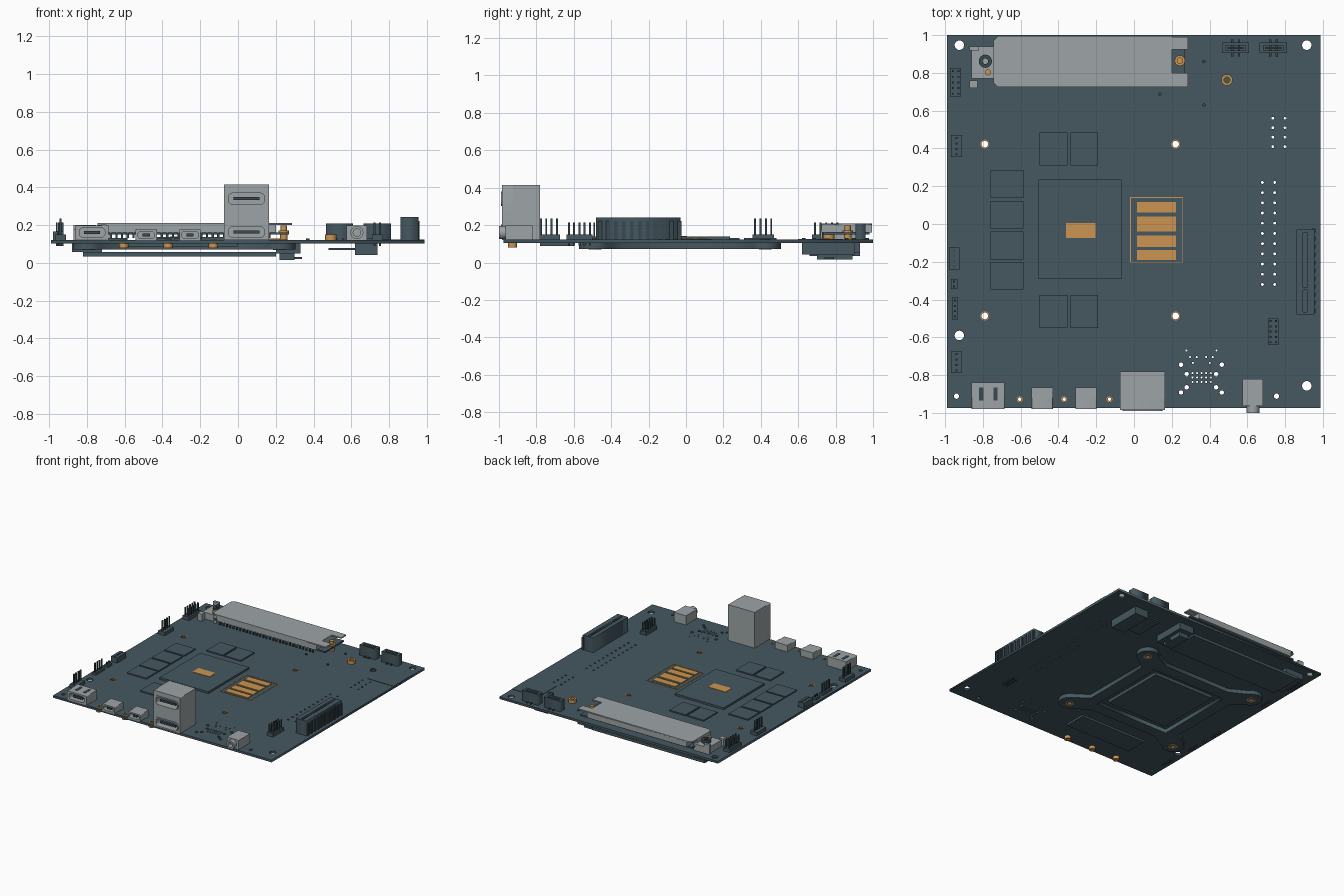
import bpy, bmesh, math
from mathutils import Matrix, Vector

cube = bpy.data.objects.get("Cube")
if cube:
    bpy.data.objects.remove(cube, do_unlink=True)


def material(name, color):
    m = bpy.data.materials.new(name)
    m.use_nodes = True
    m.diffuse_color = (*color, 1)
    m.node_tree.nodes["Principled BSDF"].inputs["Base Color"].default_value = (*color, 1)
    return m


SLATE = material("slate", (0.06, 0.098, 0.118))
DARK = material("dark_slate", (0.04, 0.065, 0.078))
SILVER = material("silver", (0.34, 0.375, 0.385))
GOLD = material("gold", (0.6, 0.3, 0.08))
TOP, UNDER = 0.122, 0.104      # faces of the circuit board


def finish(name, bm, mat):
    bmesh.ops.recalc_face_normals(bm, faces=bm.faces)
    mesh = bpy.data.meshes.new(name)
    bm.to_mesh(mesh)
    bm.free()
    mesh.materials.append(mat)
    ob = bpy.data.objects.new(name, mesh)
    bpy.context.collection.objects.link(ob)
    return ob


def boxes(name, mat, items):
    """Boxes given as (x0, x1, y0, y1, z0, z1), joined into one object."""
    bm = bmesh.new()
    for x0, x1, y0, y1, z0, z1 in items:
        mid = Vector((x0 + x1, y0 + y1, z0 + z1)) / 2
        size = Matrix.Diagonal((x1 - x0, y1 - y0, z1 - z0, 1))
        bmesh.ops.create_cube(bm, size=1, matrix=Matrix.Translation(mid) @ size)
    return finish(name, bm, mat)


def circle(x, y, r, n=16):
    return [(x + r * math.cos(i * math.tau / n), y + r * math.sin(i * math.tau / n)) for i in range(n)]


def rect(x0, x1, y0, y1):
    return [(x0, y0), (x1, y0), (x1, y1), (x0, y1)]


def rounded(x0, x1, y0, y1, r):
    pts = []
    for k, (cx, cy) in enumerate(rect(x0 + r, x1 - r, y0 + r, y1 - r)):
        for i in range(5):
            a = math.pi * (1 + k / 2 + i / 8)
            pts.append((cx + r * math.cos(a), cy + r * math.sin(a)))
    return pts


def plate(name, mat, loops, low, high, upright=False):
    """Flat sheet from closed loops; inner loops are holes. Upright sheets span y."""
    cu = bpy.data.curves.new(name, 'CURVE')
    cu.dimensions, cu.fill_mode = '2D', 'BOTH'
    cu.extrude = (high - low) / 2
    for loop in loops:
        sp = cu.splines.new('POLY')
        sp.points.add(len(loop) - 1)
        for p, (x, y) in zip(sp.points, loop):
            p.co = (x, y, 0, 1)
        sp.use_cyclic_u = True
    helper = bpy.data.objects.new(name + "_outline", cu)
    bpy.context.collection.objects.link(helper)
    bpy.context.view_layer.update()
    mesh = bpy.data.meshes.new_from_object(helper.evaluated_get(bpy.context.evaluated_depsgraph_get()))
    bpy.data.objects.remove(helper, do_unlink=True)
    bm = bmesh.new()
    bm.from_mesh(mesh)
    bpy.data.meshes.remove(mesh)
    bmesh.ops.remove_doubles(bm, verts=bm.verts, dist=1e-5)
    mid = (low + high) / 2
    if upright:
        bm.transform(Matrix.Translation((0, mid, 0)) @ Matrix.Rotation(math.pi / 2, 4, 'X'))
    else:
        bm.transform(Matrix.Translation((0, 0, mid)))
    return finish(name, bm, mat)


# Circuit board with all its drilled holes
mounts = [(x, y) for x in (-0.79, 0.22) for y in (0.423, -0.487)]
front_holes = [(x, -0.928) for x in (-0.605, -0.37, -0.13)]
holes = [circle(x, y, 0.018) for x, y in mounts]
holes += [circle(x, y, 0.009, 10) for x, y in front_holes]
holes += [circle(x, y, 0.025, 24) for x, y in ((-0.925, 0.947), (0.915, 0.947), (-0.925, -0.59), (0.915, -0.857))]
holes += [circle(x, -0.912, 0.014) for x in (-0.94, 0.755)]
holes += [circle(x, 0.22 - i * 0.054, 0.008, 8) for x in (0.68, 0.745) for i in range(11)]
holes += [circle(x, 0.56 - i * 0.05, 0.008, 8) for x in (0.735, 0.8) for i in range(4)]
for side in (-1, 1):
    holes += [circle(0.357 + side * dx, y, 0.012, 10)
              for dx, y in ((0.108, -0.745), (0.078, -0.795), (0.078, -0.865), (0.108, -0.892))]
    holes += [circle(0.357 + side * dx, y, 0.006, 6) for dx, y in ((0.08, -0.67), (0.06, -0.705), (0.025, -0.705), (0.045, -0.735))]
holes += [circle(0.31 + i * 0.024, y, 0.006, 6) for i in range(5) for y in (-0.79, -0.812, -0.836)]
plate("circuit_board", SLATE, [rect(-0.99, 0.987, -0.975, 1.0)] + holes, UNDER, TOP)
for i, (x, y) in enumerate(mounts):
    plate(f"mount_ring_top_{i}", GOLD, [circle(x, y, 0.024), circle(x, y, 0.018)], TOP, TOP + 0.003)
for i, (x, y) in enumerate(front_holes):
    plate(f"front_ring_{i}", GOLD, [circle(x, y, 0.016), circle(x, y, 0.009, 10)], TOP, TOP + 0.003)
    plate(f"front_standoff_{i}", GOLD, [circle(x, y, 0.025), circle(x, y, 0.009, 10)], 0.08, UNDER)

# Processor, memory chips and gold pads
boxes("processor", SLATE, [(-0.505, -0.065, -0.29, 0.235, TOP, 0.138)])
boxes("processor_label", GOLD, [(-0.36, -0.205, -0.075, 0.005, 0.138, 0.141)])
chips = [(x, x + 0.147, y, y + 0.175, TOP, 0.132) for x in (-0.5, -0.337) for y in (0.31, -0.55)]
chips += [(-0.76, -0.585, y, y + 0.147, TOP, 0.132) for y in (0.138, -0.025, -0.187, -0.347)]
boxes("memory_chips", SLATE, chips)
boxes("gold_pads", GOLD, [(0.015, 0.222, y0, y1, TOP, 0.128)
                          for y0, y1 in ((0.062, 0.117), (-0.04, 0.04), (-0.122, -0.06), (-0.19, -0.138))])
plate("gold_pad_border", GOLD, [rect(-0.02, 0.26, -0.205, 0.143), rect(-0.016, 0.256, -0.201, 0.139)], TOP, TOP + 0.003)
boxes("back_corner_pad", SLATE, [(0.745, 0.987, 0.6, 0.84, TOP, 0.125)])

# Storage card under its silver cover, with standoff and latch
boxes("storage_card", SLATE, [(-0.74, 0.27, 0.74, 0.98, 0.15, 0.162)])
boxes("storage_cover", SILVER, [(-0.7, 0.2, 0.725, 0.995, 0.16, 0.204)])
plate("storage_lid", SILVER, [[(-0.745, 0.75), (-0.72, 0.725), (0.285, 0.725), (0.285, 0.8), (0.2, 0.8),
                               (0.2, 0.925), (0.285, 0.925), (0.285, 0.99), (-0.72, 0.995), (-0.745, 0.97)]], 0.2, 0.21)
boxes("storage_cover_teeth", DARK, [(-0.68 + i * 0.03, -0.668 + i * 0.03, 0.728, 0.738, 0.132, 0.16) for i in range(29)])
for i, (r, z0, z1) in enumerate(((0.02, TOP, 0.15), (0.028, 0.162, 0.172), (0.017, 0.172, 0.198))):
    plate(f"storage_standoff_{i}", GOLD, [circle(0.243, 0.865, r)], z0, z1)
boxes("storage_latch", SILVER, [(-0.86, -0.725, 0.77, 0.94, TOP, 0.175), (-0.87, -0.82, 0.92, 0.94, TOP, 0.2),
                                (-0.87, -0.83, 0.72, 0.76, TOP, 0.18), (-0.745, -0.72, 0.75, 0.92, TOP, 0.2)])
plate("latch_socket", DARK, [circle(-0.787, 0.862, 0.035), circle(-0.787, 0.862, 0.015)], 0.175, 0.2)
plate("latch_screw", GOLD, [circle(-0.773, 0.803, 0.016)], 0.175, 0.19)
plate("back_standoff", GOLD, [circle(0.492, 0.763, 0.03, 24), circle(0.492, 0.763, 0.016)], TOP, 0.15)
plate("back_post", SLATE, [circle(0.7, 0.745, 0.024, 24), circle(0.7, 0.745, 0.019, 24)], TOP, 0.128)
for i, (x, y) in enumerate(((0.37, 0.86), (0.37, 0.63), (0.137, 0.687))):
    plate(f"small_post_{i}", DARK, [circle(x, y, 0.009)], TOP, 0.13)

# Paired sockets at the back
for i, x in enumerate((0.465, 0.665)):
    plate(f"back_socket_{i}", SLATE, [rect(x, x + 0.145, 0.905, 0.96), rect(x + 0.02, x + 0.125, 0.92, 0.945)], TOP, 0.208)
    boxes(f"back_socket_core_{i}", DARK, [(x + 0.03, x + 0.115, 0.927, 0.938, TOP, 0.2)]
          + [(x + dx, x + dx + 0.012, 0.888, 0.978, TOP, 0.13) for dx in (0.05, 0.085)])

# Long slot at the left edge
plate("expansion_slot", SLATE, [rect(0.86, 0.955, -0.48, -0.03), rect(0.895, 0.915, -0.465, -0.35),
                                rect(0.895, 0.915, -0.335, -0.045)], TOP, 0.242)
boxes("slot_ribs", DARK, [(0.945, 0.962, y, y + 0.02, TOP, 0.222)
                          for y in [-0.47 + i * 0.0425 for i in range(11)]])


# Pin headers: a low base and a grid of thin pins
def header(name, x0, x1, y0, y1, cols, rows, height, base=0.15):
    boxes(name + "_base", SLATE, [(x0, x1, y0, y1, TOP, base)])
    pins = []
    for c in range(cols):
        for r in range(rows):
            x = x0 + (c + 0.5) * (x1 - x0) / cols
            y = y0 + (r + 0.5) * (y1 - y0) / rows
            pins.append((x - 0.005, x + 0.005, y - 0.005, y + 0.005, 0.09, height))
    boxes(name + "_pins", DARK, pins)


header("back_right_header", -0.975, -0.915, 0.675, 0.825, 2, 5, 0.215)
header("upper_fan_header", -0.97, -0.91, 0.355, 0.47, 1, 4, 0.235)
header("middle_header", -0.98, -0.925, -0.24, -0.125, 1, 4, 0.17, 0.165)
header("jumper", -0.97, -0.935, -0.345, -0.29, 1, 2, 0.16, 0.14)
header("small_header", -0.965, -0.932, -0.505, -0.39, 1, 4, 0.215, 0.14)
header("lower_fan_header", -0.97, -0.91, -0.79, -0.675, 1, 4, 0.235)
header("left_header", 0.71, 0.765, -0.64, -0.5, 2, 5, 0.215)


# Metal ports along the front edge
def port(name, x0, x1, back, z1, openings, front=-0.98):
    deep = front + 0.06
    boxes(name + "_shell", SILVER, [(x0, x1, deep, back, TOP - 0.002, z1)])
    loops = [rounded(*o, (o[3] - o[2]) * 0.35) for o in openings]
    plate(name + "_mouth", SILVER, [rounded(x0, x1, TOP - 0.002, z1, 0.006)] + loops, front, deep, True)
    boxes(name + "_tongues", DARK, [(a + 0.025, b - 0.025, front + 0.012, deep, (c + d) / 2 - 0.008, (c + d) / 2 + 0.008)
                                    for a, b, c, d in openings])


port("wide_port", -0.86, -0.685, -0.84, 0.198, [(-0.84, -0.705, 0.137, 0.185)])
boxes("wide_port_springs", DARK, [(x, x + 0.022, -0.935, -0.865, 0.198, 0.2) for x in (-0.82, -0.745)])
for side, x in (("right", -0.542), ("left", -0.31)):
    port(f"small_port_{side}", x, x + 0.112, -0.865, 0.176, [(x + 0.012, x + 0.1, 0.132, 0.165)])
port("tall_port", -0.075, 0.165, -0.78, 0.415,
     [(-0.05, 0.14, 0.135, 0.19), (-0.05, 0.14, 0.31, 0.37)], front=-0.985)
for i, z in enumerate((0.127, 0.302)):
    plate(f"tall_port_rim_{i}", SILVER, [rounded(-0.06, 0.15, z, z + 0.077, 0.025),
                                         rounded(-0.05, 0.14, z + 0.008, z + 0.067, 0.02)], -0.99, -0.984, True)
boxes("audio_jack", SILVER, [(0.575, 0.682, -0.965, -0.82, TOP, 0.198)])
plate("audio_jack_barrel", SILVER, [circle(0.63, 0.16, 0.034, 24), circle(0.63, 0.16, 0.02, 24)], -1.0, -0.965, True)

# Support frame under the board, with round feet at the mounting holes
body = []
for k, (x, y) in enumerate(((0.22, 0.423), (-0.79, 0.423), (-0.79, -0.487), (0.22, -0.487))):
    turn = k * math.pi / 2
    body += [(x + 0.085 * math.cos(turn + a), y + 0.085 * math.sin(turn + a))
             for a in [math.radians(-55 + i * 20) for i in range(11)]]
    cx, cy = -0.285, -0.032
    for p, q in ((0.3, 0.43), (-0.3, 0.43)):
        body.append((cx + p * math.cos(turn) - q * math.sin(turn), cy + p * math.sin(turn) + q * math.cos(turn)))
plate("support_frame", SLATE, [body, rect(-0.62, 0.05, -0.37, 0.3)]
      + [circle(x, y, 0.018) for x, y in mounts], 0.072, UNDER)
boxes("support_center", SLATE, [(-0.56, -0.01, -0.31, 0.24, 0.08, UNDER)])
for i, (x, y) in enumerate(mounts):
    plate(f"support_bushing_{i}", GOLD, [circle(x, y, 0.034), circle(x, y, 0.018)], 0.069, 0.075)

# Second storage card and its socket under the board
boxes("lower_storage_card", SLATE, [(-0.82, 0.2, 0.66, 0.93, 0.035, 0.057), (-0.88, -0.72, 0.68, 0.92, 0.057, UNDER)])
boxes("lower_storage_socket", SLATE, [(0.2, 0.33, 0.66, 0.93, 0.05, UNDER), (0.22, 0.3, 0.7, 0.89, 0.015, 0.05),
                                      (0.3, 0.34, 0.74, 0.79, 0.02, 0.03)])
boxes("lower_corner_socket", SLATE, [(0.62, 0.74, 0.62, 0.9, 0.042, UNDER), (0.48, 0.62, 0.64, 0.88, 0.068, 0.08)])
boxes("lower_front_parts", SLATE, [(-0.6, 0.0, -0.78, -0.6, 0.088, UNDER)])
